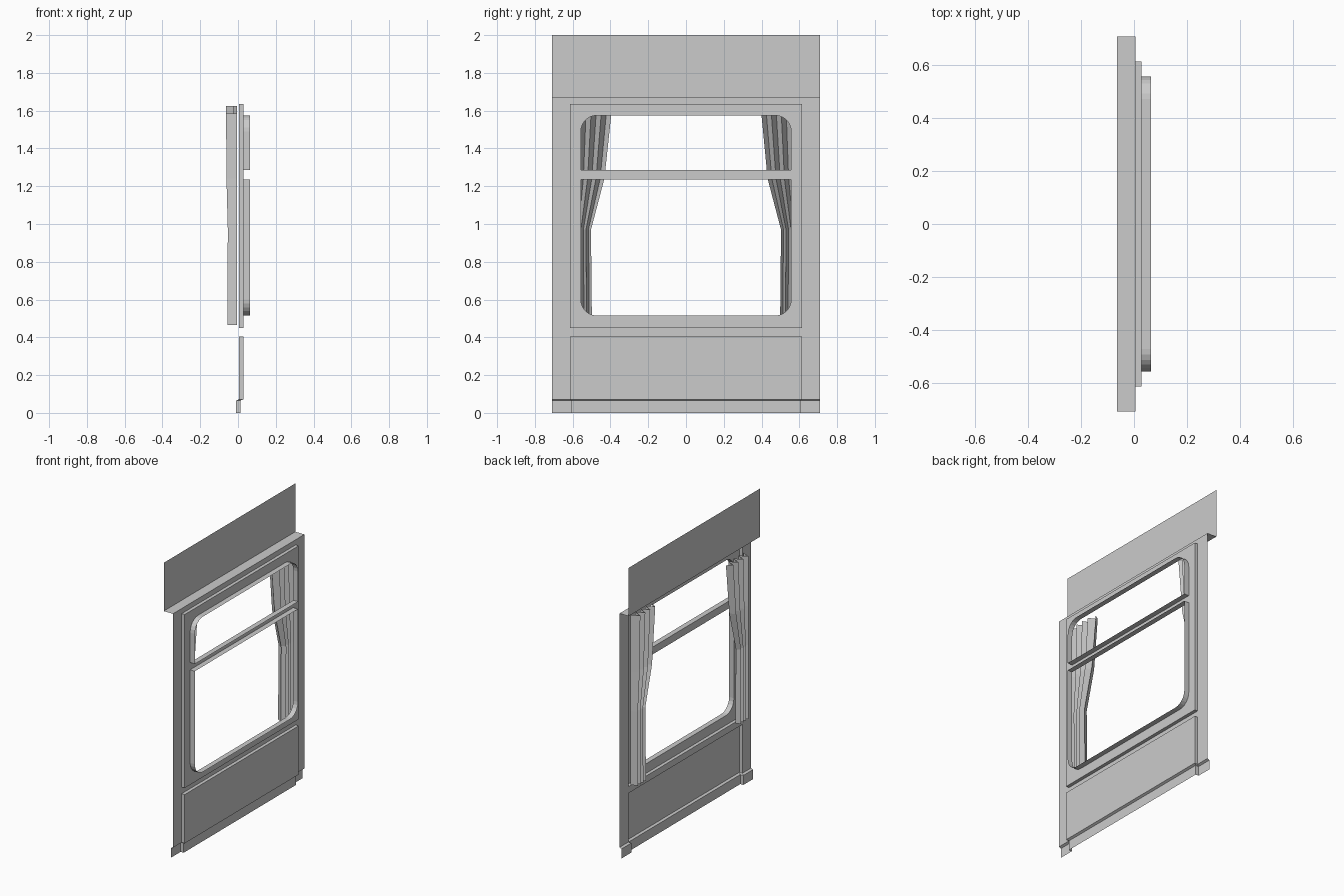
import bpy, bmesh, math

if "Cube" in bpy.data.objects:
    bpy.data.objects.remove(bpy.data.objects["Cube"])

XW, XR, XG, XF = 0.005, 0.028, 0.064, -0.064   # wall, recess, glazing rim, upper fascia depths
W, P = 0.71, 0.615                             # half widths: wall, recessed panels


def finish(name, bm):
    """Make normals consistent, facing the room (-x), and link the object."""
    bmesh.ops.remove_doubles(bm, verts=bm.verts, dist=1e-5)
    bmesh.ops.recalc_face_normals(bm, faces=bm.faces)
    bm.normal_update()
    if sum(f.normal.x * f.calc_area() for f in bm.faces) > 0:
        bmesh.ops.reverse_faces(bm, faces=bm.faces)
    me = bpy.data.meshes.new(name)
    bm.to_mesh(me)
    bm.free()
    ob = bpy.data.objects.new(name, me)
    bpy.context.collection.objects.link(ob)
    return ob


def loft(bm, rows, closed=False):
    """Skin quads between successive rows of points."""
    grid = [[bm.verts.new(p) for p in r] for r in rows]
    for a, b in zip(grid, grid[1:]):
        n = len(a)
        for i in range(n if closed else n - 1):
            j = (i + 1) % n
            bm.faces.new((a[i], a[j], b[j], b[i]))


def sheet(bm, x, loops):
    """Flat sheet in the plane x; loops after the first are holes."""
    edges = []
    for lp in loops:
        vs = [bm.verts.new((x, y, z)) for y, z in lp]
        edges += [bm.edges.new((vs[i - 1], vs[i])) for i in range(len(vs))]
    bmesh.ops.triangle_fill(bm, use_beauty=True, edges=edges, normal=(-1, 0, 0))


def rect(w, z0, z1):
    return [(-w, z0), (w, z0), (w, z1), (-w, z1)]


def opening(w, z0, z1, r_low, r_high, seg=6):
    """Window outline with optional rounded lower or upper corners."""
    pts = []
    for sy, z, r, start in ((-1, z0, r_low, 180), (1, z0, r_low, 270),
                            (1, z1, r_high, 0), (-1, z1, r_high, 90)):
        cz = z + r if z == z0 else z - r
        for k in range(seg + 1 if r else 1):
            a = math.radians(start + 90 * k / seg)
            pts.append((sy * (w - r) + r * math.cos(a), cz + r * math.sin(a)))
    return pts


def at(x, lp):
    return [(x, y, z) for y, z in lp]


# Upper fascia with the soffit running back to the wall
bm = bmesh.new()
loft(bm, [[(x, y, z) for y in (-W, W)] for x, z in ((XF, 2), (XF, 1.67), (XW, 1.67))])
finish("upper_fascia", bm)

# Main wall face, cut out for the window recess and lower panel
bm = bmesh.new()
recess = rect(P, 0.45, 1.635)
sheet(bm, XW, [[(-W, 0.072), (-P, 0.072), (-P, 0.405), (P, 0.405), (P, 0.072),
                (W, 0.072), (W, 1.67), (-W, 1.67)], recess])
finish("wall", bm)

# Window recess, crossbar and glazing rims
bm = bmesh.new()
lights = [opening(0.557, 1.285, 1.575, 0, 0.085), opening(0.557, 0.515, 1.235, 0.085, 0)]
sheet(bm, XR, [recess] + lights)
loft(bm, [at(XW, recess), at(XR, recess)], closed=True)
for lp in lights:
    loft(bm, [at(XR, lp), at(XG, lp)], closed=True)
finish("window_frame", bm)

# Recessed panel below the window
bm = bmesh.new()
edge = [(-P, 0.072), (-P, 0.405), (P, 0.405), (P, 0.072)]
sheet(bm, XR, [edge])
loft(bm, [at(XW, edge), at(XR, edge)])
finish("lower_panel", bm)

# Skirting following the wall plan, with a bevelled top
def plan(dx, p, z):
    return [(XW + dx, -W, z), (XW + dx, -p, z), (XR + dx, -p, z),
            (XR + dx, p, z), (XW + dx, p, z), (XW + dx, W, z)]

bm = bmesh.new()
loft(bm, [plan(0, P, 0.072), plan(-0.015, P - 0.01, 0.065), plan(-0.015, P - 0.01, 0)])
finish("skirting", bm)

# Pleated curtains, gathered toward the lower half
for name, s, top in (("curtain_left", -1, 1.585), ("curtain_right", 1, 1.625)):
    bm = bmesh.new()
    rows = []
    # height, inner edge, deepest fold
    for z, inner, deep in ((top, 0.395, -0.063), (1.24, 0.432, -0.061),
                           (0.97, 0.503, -0.054), (0.465, 0.498, -0.056)):
        n = 9
        row = []
        for i in range(n):
            y = 0.61 + (inner - 0.61) * i / (n - 1)
            x = deep if i % 2 else (-0.006 if i < n - 1 else -0.025)
            row.append((x, s * y, z))
        rows.append(row)
    loft(bm, rows)
    finish(name, bm)
